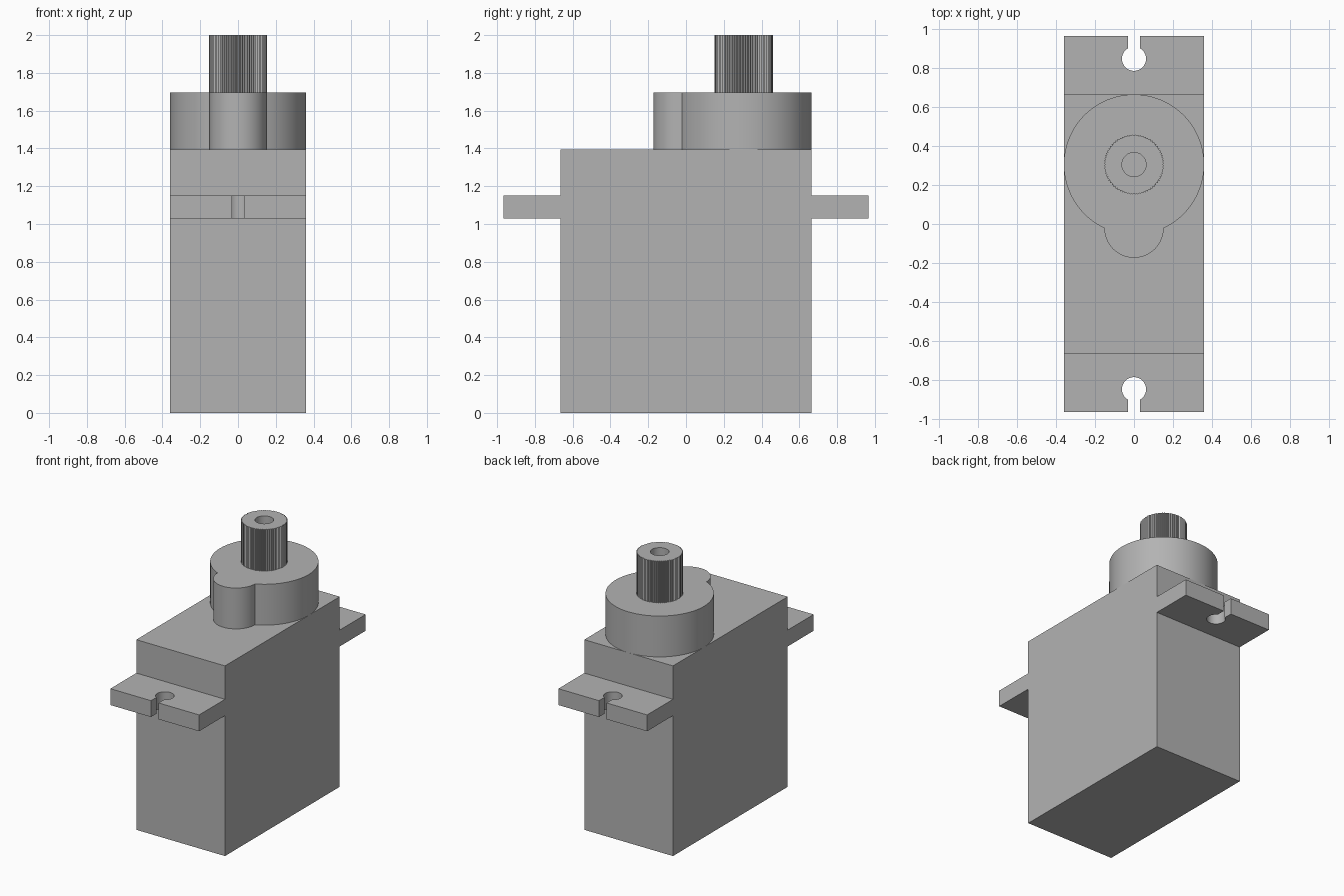
import bpy
import bmesh
from math import sin, cos, pi, asin

cube = bpy.data.objects.get("Cube")
if cube:
    bpy.data.objects.remove(cube, do_unlink=True)

grey = bpy.data.materials.new("plain_grey")
grey.use_nodes = True
colour = (0.45, 0.45, 0.45, 1)
grey.diffuse_color = colour
grey.node_tree.nodes["Principled BSDF"].inputs["Base Color"].default_value = colour


def loft(name, rings, smooth=True):
    """Skin a stack of (outline, height) rings and cap both ends."""
    bm = bmesh.new()
    loops = [[bm.verts.new((x, y, z)) for x, y in outline] for outline, z in rings]
    for low, high in zip(loops, loops[1:]):
        n = len(low)
        for i in range(n):
            j = (i + 1) % n
            bm.faces.new((low[i], low[j], high[j], high[i]))
    bm.faces.new(loops[0])
    bm.faces.new(loops[-1])
    bmesh.ops.recalc_face_normals(bm, faces=bm.faces)
    mesh = bpy.data.meshes.new(name)
    bm.to_mesh(mesh)
    bm.free()
    mesh.materials.append(grey)
    obj = bpy.data.objects.new(name, mesh)
    bpy.context.collection.objects.link(obj)
    if smooth:
        bpy.ops.object.select_all(action="DESELECT")
        obj.select_set(True)
        bpy.context.view_layer.objects.active = obj
        bpy.ops.object.shade_smooth_by_angle(angle=pi / 6)
    return obj


def arc(cx, cy, radius, start, end, steps):
    """Points on an arc, with angles measured from +y towards +x."""
    angles = [start + (end - start) * i / steps for i in range(steps + 1)]
    return [(cx + radius * sin(a), cy + radius * cos(a)) for a in angles]


def prism(name, outline, bottom, top, smooth=True):
    return loft(name, [(outline, bottom), (outline, top)], smooth)


HALF_W, HALF_L, EAR_L = 0.36, 0.665, 0.965
SHAFT_Y = 0.305
BODY_TOP, GEAR_TOP, SHAFT_TOP = 1.395, 1.695, 2.0

# Main box
prism("body", [(-HALF_W, -HALF_L), (HALF_W, -HALF_L),
               (HALF_W, HALF_L), (-HALF_W, HALF_L)], 0, BODY_TOP, False)

# Mounting ears, each with a keyhole slot open at the end
slot, hole = 0.031, 0.062
gap = asin(slot / hole)
ear = [(-HALF_W, HALF_L), (HALF_W, HALF_L), (HALF_W, EAR_L), (slot, EAR_L)]
ear += arc(0, 0.848, hole, gap, 2 * pi - gap, 40)
ear += [(-slot, EAR_L), (-HALF_W, EAR_L)]
for name, side in (("front_mounting_ear", -1), ("back_mounting_ear", 1)):
    prism(name, [(x, y * side) for x, y in ear], 1.03, 1.15)

# Round gear housing merged with its small lobe
lobe = 0.152
join = asin(lobe / HALF_W)
join_y = SHAFT_Y - HALF_W * cos(join)
housing = arc(0, SHAFT_Y, HALF_W, pi - join, join - pi, 96)
housing += arc(0, join_y, lobe, -pi / 2, -3 * pi / 2, 40)[1:-1]
prism("gear_housing", housing, BODY_TOP, GEAR_TOP)

# Splined output shaft with a blind screw hole
teeth = 72
points = teeth * 2
spline, bore = [], []
for i in range(points):
    a = 2 * pi * i / points
    r = 0.155 if i % 2 else 0.148
    spline.append((r * cos(a), SHAFT_Y + r * sin(a)))
    bore.append((hole * cos(a), SHAFT_Y + hole * sin(a)))
loft("output_shaft", [(spline, GEAR_TOP), (spline, SHAFT_TOP),
                      (bore, SHAFT_TOP), (bore, GEAR_TOP + 0.01)])
